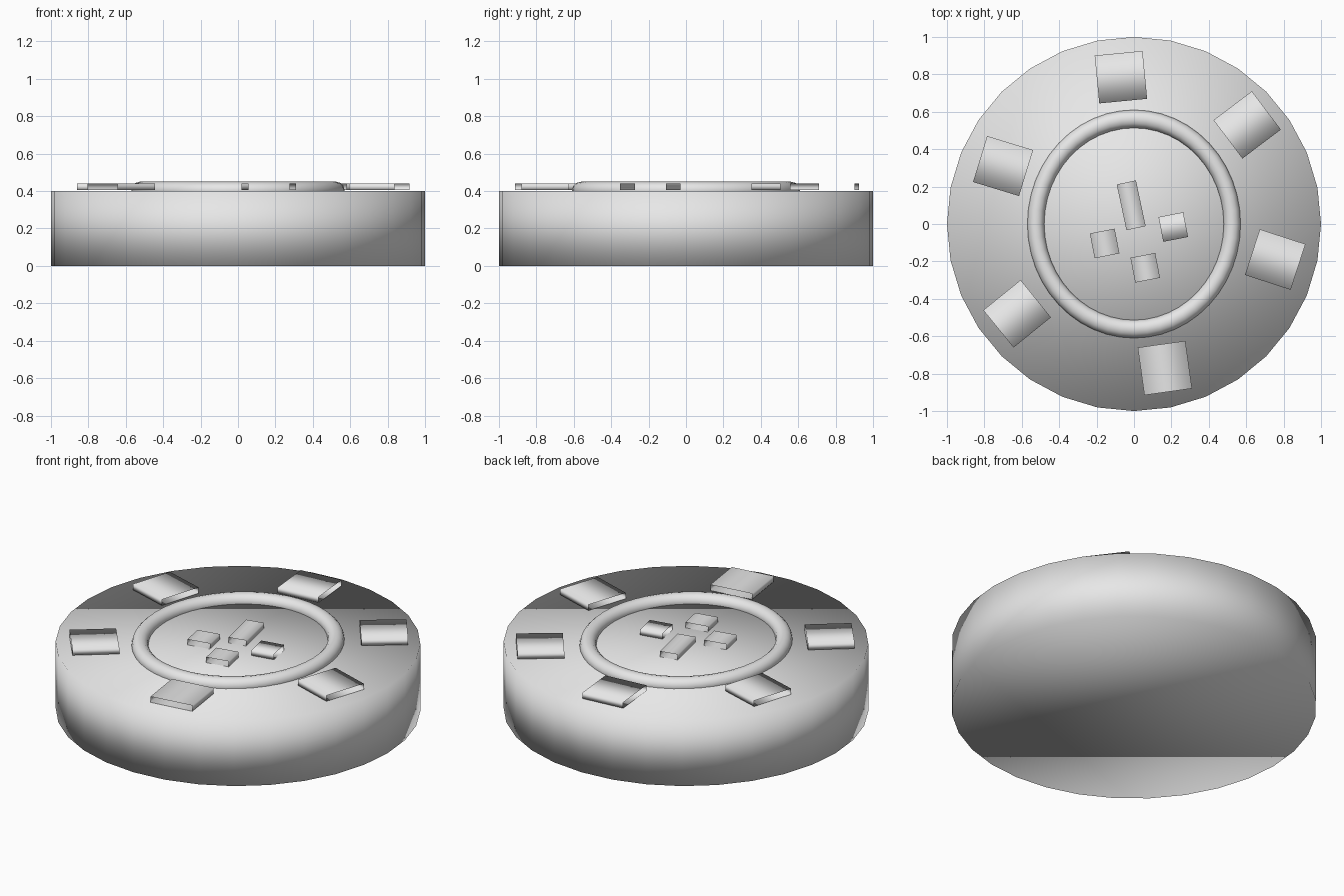
import bpy
from math import radians

cube = bpy.data.objects.get("Cube")
if cube:
    bpy.data.objects.remove(cube, do_unlink=True)

grey = bpy.data.materials.new("light_grey")
grey.use_nodes = True
grey.diffuse_color = (0.8, 0.8, 0.8, 1)
grey.node_tree.nodes["Principled BSDF"].inputs["Base Color"].default_value = (0.8, 0.8, 0.8, 1)


def finish(name):
    ob = bpy.context.object
    ob.name = name
    ob.data.materials.append(grey)
    bpy.ops.object.shade_smooth()
    return ob


def sleeve(name, x, y, turn, width, length, low, high):
    """Flat tile with top, bottom and two side walls, open at both ends."""
    a, b = width / 2, length / 2
    section = [(-a, low), (a, low), (a, high), (-a, high)]
    verts = [(px, py, pz) for py in (-b, b) for px, pz in section]
    faces = [(i, (i + 1) % 4, (i + 1) % 4 + 4, i + 4) for i in range(4)]
    mesh = bpy.data.meshes.new(name)
    mesh.from_pydata(verts, [], faces)
    ob = bpy.data.objects.new(name, mesh)
    bpy.context.collection.objects.link(ob)
    ob.location = (x, y, 0)
    ob.rotation_euler.z = radians(turn)
    bpy.ops.object.select_all(action="DESELECT")
    ob.select_set(True)
    bpy.context.view_layer.objects.active = ob
    finish(name)


# Round body
bpy.ops.mesh.primitive_cylinder_add(vertices=32, radius=1, depth=0.4, location=(0, 0, 0.2))
finish("body")

# Slightly oval ring on the top
bpy.ops.mesh.primitive_torus_add(major_segments=48, minor_segments=12, major_radius=0.525,
                                 minor_radius=0.045, location=(0, 0, 0.405))
finish("ring").scale.y = 1.07

# Rim tiles: x, y, turn
rim = [(-0.07, 0.785, 95.5), (0.605, 0.53, -53), (0.755, -0.19, 252),
       (0.165, -0.77, 8), (-0.625, -0.48, -51), (-0.7, 0.31, 73)]
for i, (x, y, turn) in enumerate(rim):
    sleeve(f"rim_tile_{i + 1}", x, y, turn, 0.257, 0.257, 0.405, 0.44)

# Centre tiles: x, y, turn, length
centre = [(-0.015, 0.1, 12, 0.25), (-0.157, -0.104, 11, 0.135),
          (0.06, -0.234, 11, 0.135), (0.21, -0.016, 101, 0.135)]
for i, (x, y, turn, length) in enumerate(centre):
    width = 0.105 if length > 0.2 else 0.135
    sleeve(f"centre_tile_{i + 1}", x, y, turn, width, length, 0.402, 0.435)
